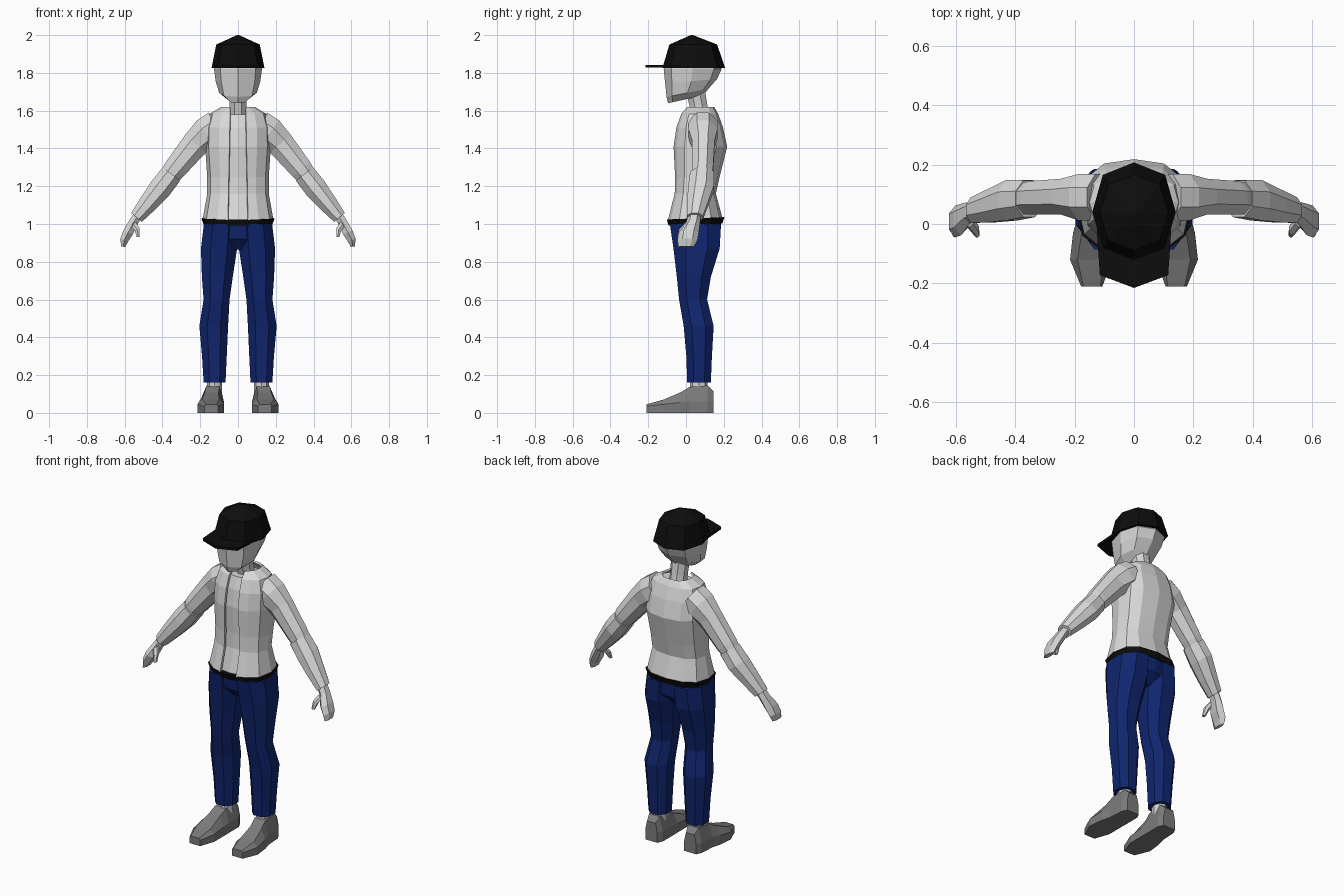
import bpy, bmesh, math
from mathutils import Vector


def material(name, rgb):
    m = bpy.data.materials.new(name)
    m.diffuse_color = (*rgb, 1)
    return m


FABRIC = material("light grey fabric", (0.70, 0.70, 0.70))
SKIN = material("pale skin", (0.66, 0.66, 0.66))
DENIM = material("dark blue denim", (0.005, 0.019, 0.16))
BLACK = material("black", (0.004, 0.004, 0.004))
SHOE = material("mid grey shoe", (0.2, 0.2, 0.2))


def loft(name, rings, mat, closed=True):
    """Skin a list of point rings; closed rings also get end caps."""
    bm = bmesh.new()
    vs = [[bm.verts.new(p) for p in r] for r in rings]
    n = len(rings[0])
    for a, b in zip(vs, vs[1:]):
        for i in range(n if closed else n - 1):
            j = (i + 1) % n
            bm.faces.new((a[i], a[j], b[j], b[i]))
    if closed:
        bm.faces.new(vs[0])
        bm.faces.new(vs[-1])
    bmesh.ops.recalc_face_normals(bm, faces=bm.faces)
    me = bpy.data.meshes.new(name)
    bm.to_mesh(me)
    bm.free()
    me.materials.append(mat)
    ob = bpy.data.objects.new(name, me)
    bpy.context.collection.objects.link(ob)
    return ob


def oval(z, x0, x1, yf, yb, n=8, p=2.0, tilt=0.0, phase=0.0):
    """Horizontal superellipse between x0..x1 and yf..yb; tilt raises the back."""
    cx, cy = (x0 + x1) / 2, (yf + yb) / 2
    pts = []
    for i in range(n):
        a = -math.pi / 2 + (i + phase) * 2 * math.pi / n
        c, s = math.cos(a), math.sin(a)
        y = math.copysign(abs(s) ** (2 / p), s) * (yb - yf) / 2
        x = math.copysign(abs(c) ** (2 / p), c) * (x1 - x0) / 2
        pts.append(Vector((cx + x, cy + y, z + tilt * y)))
    return pts


def tube(name, path, mat, side=1, n=8):
    """Path of (x, y, z, radius in the xz plane, radius along y)."""
    rings = []
    for i, (x, y, z, r, ry) in enumerate(path):
        a, b = path[max(i - 1, 0)], path[min(i + 1, len(path) - 1)]
        t = Vector((b[0] - a[0], 0, b[2] - a[2])).normalized()
        out = Vector((-t.z, 0, t.x))
        ring = []
        for k in range(n):
            ang = (k + 0.5) * 2 * math.pi / n
            f = 1 / math.cos(math.pi / n)
            q = Vector((x, y, z)) + out * r * f * math.cos(ang) + Vector((0, ry * f * math.sin(ang), 0))
            q.x *= side
            ring.append(q)
        rings.append(ring)
    return loft(name, rings, mat)


# Head and neck
loft("head", [oval(z, -w, w, f, b, 8, p, t) for z, w, f, b, p, t in (
    (1.88, 0.118, -0.09, 0.17, 2.2, 0),
    (1.82, 0.127, -0.118, 0.188, 2.3, 0),
    (1.755, 0.118, -0.11, 0.165, 2.3, 0.1),
    (1.695, 0.10, -0.103, 0.12, 2.3, 0.2),
    (1.66, 0.055, -0.095, 0.09, 2.2, 0.22))], SKIN)
tube("neck", [(0, 0.085, 1.54, 0.048, 0.048), (0, 0.065, 1.63, 0.045, 0.048),
              (0, 0.05, 1.71, 0.05, 0.05)], SKIN)

# Cap crown and flat pointed brim
loft("cap_crown", [oval(z, -w, w, f, b, 8, 2.4) for z, w, f, b in (
    (1.825, 0.14, -0.125, 0.207), (1.95, 0.115, -0.088, 0.165),
    (2.0, 0.006, 0.025, 0.037))], BLACK)
brim = ((-0.125, -0.02), (-0.115, -0.172), (0, -0.215), (0.115, -0.172), (0.125, -0.02))
loft("cap_brim", [[(x, y, z) for x, y in brim] for z in (1.828, 1.843)], BLACK)

# Jacket shell, open down the front, over an inner shirt
TORSO = ((1.02, 0.182, -0.09, 0.19), (1.16, 0.157, -0.054, 0.152),
         (1.25, 0.157, -0.052, 0.172), (1.41, 0.168, -0.06, 0.212),
         (1.51, 0.165, -0.045, 0.19), (1.58, 0.145, -0.02, 0.165),
         (1.615, 0.085, 0.01, 0.145))
shell = []
for z, w, f, b in TORSO:
    ring = oval(z, -w, w, f, b, 12, 2.6)
    gap = 0.04 + (1.615 - z) * 0.02
    shell.append([Vector((gap, f, z))] + ring[1:] + [Vector((-gap, f, z))])
jacket = loft("jacket", shell, FABRIC, closed=False)
mod = jacket.modifiers.new("thickness", "SOLIDIFY")
mod.thickness = 0.012
mod.offset = 0
loft("shirt", [oval(z, -w + 0.02, w - 0.02, f + 0.01, b - 0.02, 12, 2.6)
               for z, w, f, b in TORSO[:-1]], FABRIC)

# Belt and hips
loft("belt", [oval(z, -w, w, f, b, 12, 2.6, 0.04) for z, w, f, b in (
    (0.997, 0.182, -0.092, 0.192), (1.03, 0.194, -0.102, 0.203))], BLACK)
loft("trouser_hips", [oval(z, -w, w, f, b, 12, 2.6) for z, w, f, b in (
    (1.015, 0.178, -0.085, 0.187), (0.92, 0.18, -0.072, 0.178),
    (0.865, 0.09, -0.02, 0.12))], DENIM)

for side, tag in ((1, "left"), (-1, "right")):
    # Trouser leg
    leg = [oval(z, a, b, f, k, 8, 2.3, 0, 0.5) for z, a, b, f, k in (
        (1.0, -0.005, 0.187, -0.095, 0.195), (0.87, -0.002, 0.203, -0.075, 0.187),
        (0.72, 0.022, 0.197, -0.055, 0.138), (0.60, 0.04, 0.187, -0.042, 0.117),
        (0.46, 0.047, 0.21, -0.018, 0.152), (0.30, 0.055, 0.195, -0.003, 0.142),
        (0.16, 0.062, 0.186, 0.002, 0.136))]
    loft(tag + "_trouser_leg", [[(side * p.x, p.y, p.z) for p in r] for r in leg], DENIM)

    # Ankle
    ankle = [oval(z, 0.085, 0.163, 0.022, 0.115, 8) for z in (0.10, 0.20)]
    loft(tag + "_ankle", [[(side * p.x, p.y, p.z) for p in r] for r in ankle], SKIN)

    # Shoe: cross-sections from toe to heel
    shoe = []
    for y, cx, wb, wt, h1, h in (
            (-0.21, 0.142, 0.036, 0.028, 0.035, 0.045),
            (-0.12, 0.145, 0.070, 0.045, 0.045, 0.070),
            (-0.03, 0.140, 0.065, 0.036, 0.055, 0.108),
            (0.02, 0.133, 0.058, 0.036, 0.06, 0.138),
            (0.115, 0.130, 0.055, 0.036, 0.06, 0.145),
            (0.146, 0.130, 0.040, 0.028, 0.06, 0.115)):
        sec = ((-wb, 0), (wb, 0), (wb, h1), (wt, h), (-wt, h), (-wb, h1))
        shoe.append([(side * (cx + x), y, z) for x, z in sec])
    loft(tag + "_shoe", shoe, SHOE)

    # Sleeve in two pieces, overlapping at the elbow
    tube(tag + "_upper_sleeve", [
        (0.110, 0.09, 1.515, 0.088, 0.078), (0.165, 0.09, 1.48, 0.086, 0.078),
        (0.225, 0.092, 1.425, 0.072, 0.060), (0.335, 0.088, 1.29, 0.060, 0.056),
        (0.375, 0.085, 1.24, 0.05, 0.05)], FABRIC, side)
    tube(tag + "_lower_sleeve", [
        (0.352, 0.085, 1.265, 0.058, 0.062), (0.410, 0.08, 1.19, 0.060, 0.068),
        (0.475, 0.062, 1.11, 0.050, 0.056), (0.537, 0.047, 1.035, 0.037, 0.043)],
        FABRIC, side)

    # Hand and thumb
    tube(tag + "_hand", [
        (0.530, 0.045, 1.045, 0.024, 0.030), (0.553, 0.038, 1.01, 0.024, 0.032),
        (0.582, 0.015, 0.955, 0.027, 0.046), (0.602, 0.008, 0.915, 0.022, 0.046),
        (0.608, 0.0, 0.88, 0.011, 0.036)], SKIN, side, 6)
    tube(tag + "_thumb", [
        (0.555, 0.01, 1.0, 0.018, 0.018), (0.534, -0.018, 0.972, 0.014, 0.016),
        (0.528, -0.035, 0.932, 0.008, 0.010)], SKIN, side, 6)
